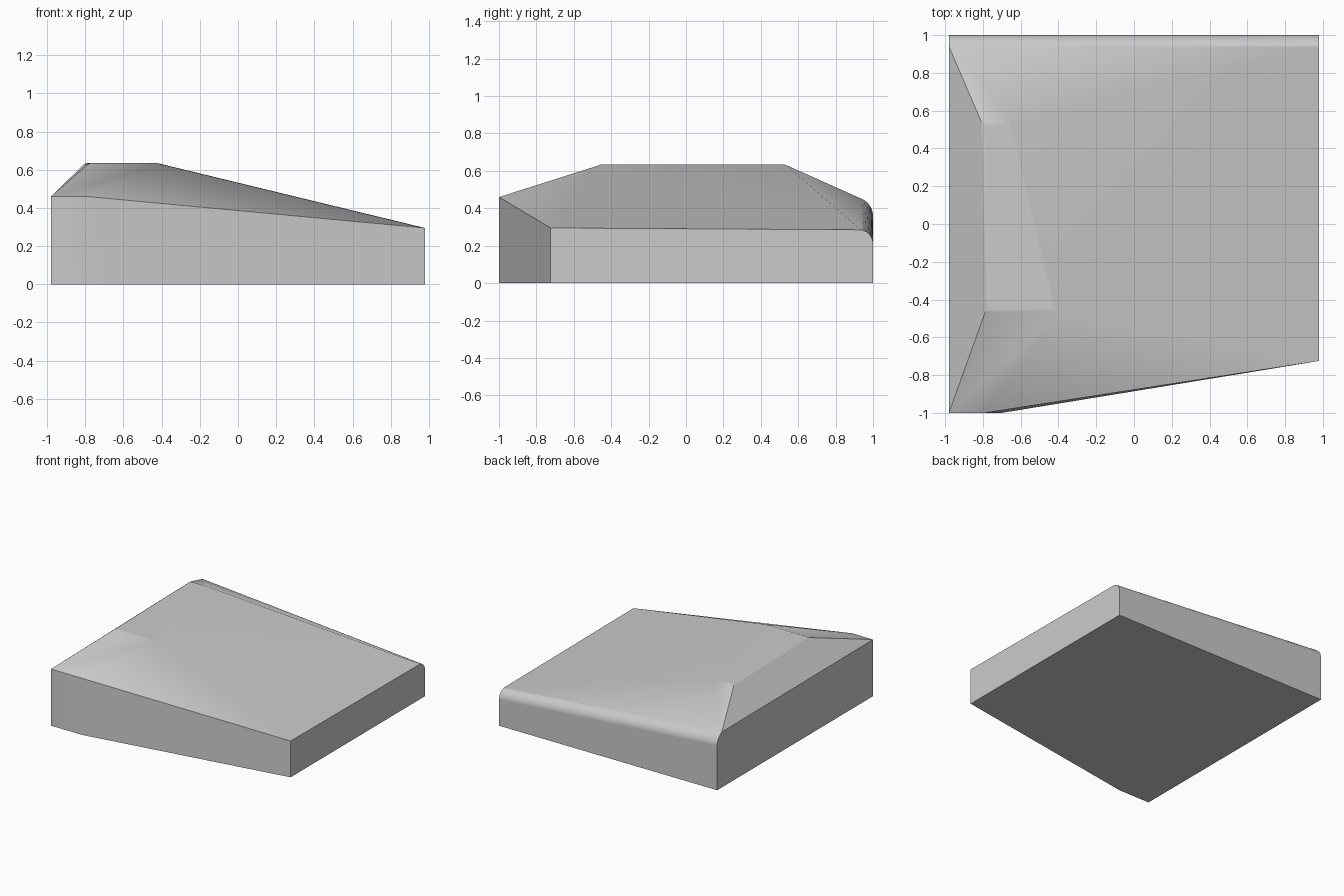
import bpy, bmesh, math

if "Cube" in bpy.data.objects:
    bpy.data.objects.remove(bpy.data.objects["Cube"], do_unlink=True)

# One plain grey for the whole block
grey = bpy.data.materials.new("mid_grey")
grey.use_nodes = True
colour = (0.6, 0.6, 0.6, 1)
grey.diffuse_color = colour
grey.node_tree.nodes["Principled BSDF"].inputs["Base Color"].default_value = colour

bm = bmesh.new()
vert = bm.verts.new
HALF, TOP = 0.98, 0.635


def back_curve(x, z_start, radius, start):
    """Rounded back eave, from the roof slope round to the wall."""
    first, steps = math.radians(start), 7
    centre = z_start - radius * math.cos(first)
    points = []
    for i in range(steps + 1):
        a = first + (math.pi / 2 - first) * i / steps
        points.append(vert((x, 1 - radius + radius * math.sin(a),
                            centre + radius * math.cos(a))))
    return points


# Base outline
base_fl = vert((-HALF, -1, 0))
base_kink = vert((-0.7, -1, 0))
base_fr = vert((HALF, -0.725, 0))
base_br = vert((HALF, 1, 0))
base_bl = vert((-HALF, 1, 0))

# Eaves
eave_fl = vert((-HALF, -1, 0.46))
eave_kink = vert((-0.79, -1, 0.46))
eave_fr = vert((HALF, -0.725, 0.295))
curve_l = back_curve(-HALF, 0.45, 0.1, 24)
curve_r = back_curve(HALF, 0.285, 0.075, 8)

# Flat summit
top_fl = vert((-0.78, -0.455, TOP))
top_fr = vert((-0.41, -0.46, TOP))
top_br = vert((-0.65, 0.53, TOP))
top_bl = vert((-0.8, 0.53, TOP))

faces = [
    # base and walls
    (base_fl, base_bl, base_br, base_fr, base_kink),
    (base_fl, base_kink, eave_kink, eave_fl),
    (base_kink, base_fr, eave_fr, eave_kink),
    (base_fr, base_br, *reversed(curve_r), eave_fr),
    (base_bl, base_fl, eave_fl, *curve_l),
    (base_br, base_bl, curve_l[-1], curve_r[-1]),
    # summit and slopes
    (top_fl, top_fr, top_br, top_bl),
    (eave_fl, eave_kink, top_fr, top_fl),
    (eave_kink, eave_fr, top_fr),
    (top_fr, eave_fr, curve_r[0]),
    (top_fr, curve_r[0], top_br),
    (top_br, curve_r[0], curve_l[0]),
    (top_br, curve_l[0], top_bl),
    (top_bl, curve_l[0], eave_fl, top_fl),
]
for i in range(len(curve_l) - 1):
    faces.append((curve_l[i], curve_r[i], curve_r[i + 1], curve_l[i + 1]))
for corners in faces:
    bm.faces.new(corners)
bmesh.ops.recalc_face_normals(bm, faces=bm.faces[:])

# Soften the summit rim slightly
summit = {top_fl, top_fr, top_br, top_bl}
rim = [e for e in bm.edges if set(e.verts) <= summit]
bmesh.ops.bevel(bm, geom=rim, offset=0.012, segments=2, profile=0.5,
                affect="EDGES", clamp_overlap=True)

mesh = bpy.data.meshes.new("sloped_block")
bm.to_mesh(mesh)
bm.free()
mesh.materials.append(grey)
block = bpy.data.objects.new("sloped_block", mesh)
bpy.context.collection.objects.link(block)

# Soft shading across the gentle folds, crisp wall edges
bpy.ops.object.select_all(action="DESELECT")
block.select_set(True)
bpy.context.view_layer.objects.active = block
bpy.ops.object.shade_smooth_by_angle(angle=math.radians(35))
soften = block.modifiers.new("even_shading", "WEIGHTED_NORMAL")
soften.keep_sharp = True
soften.weight = 100
